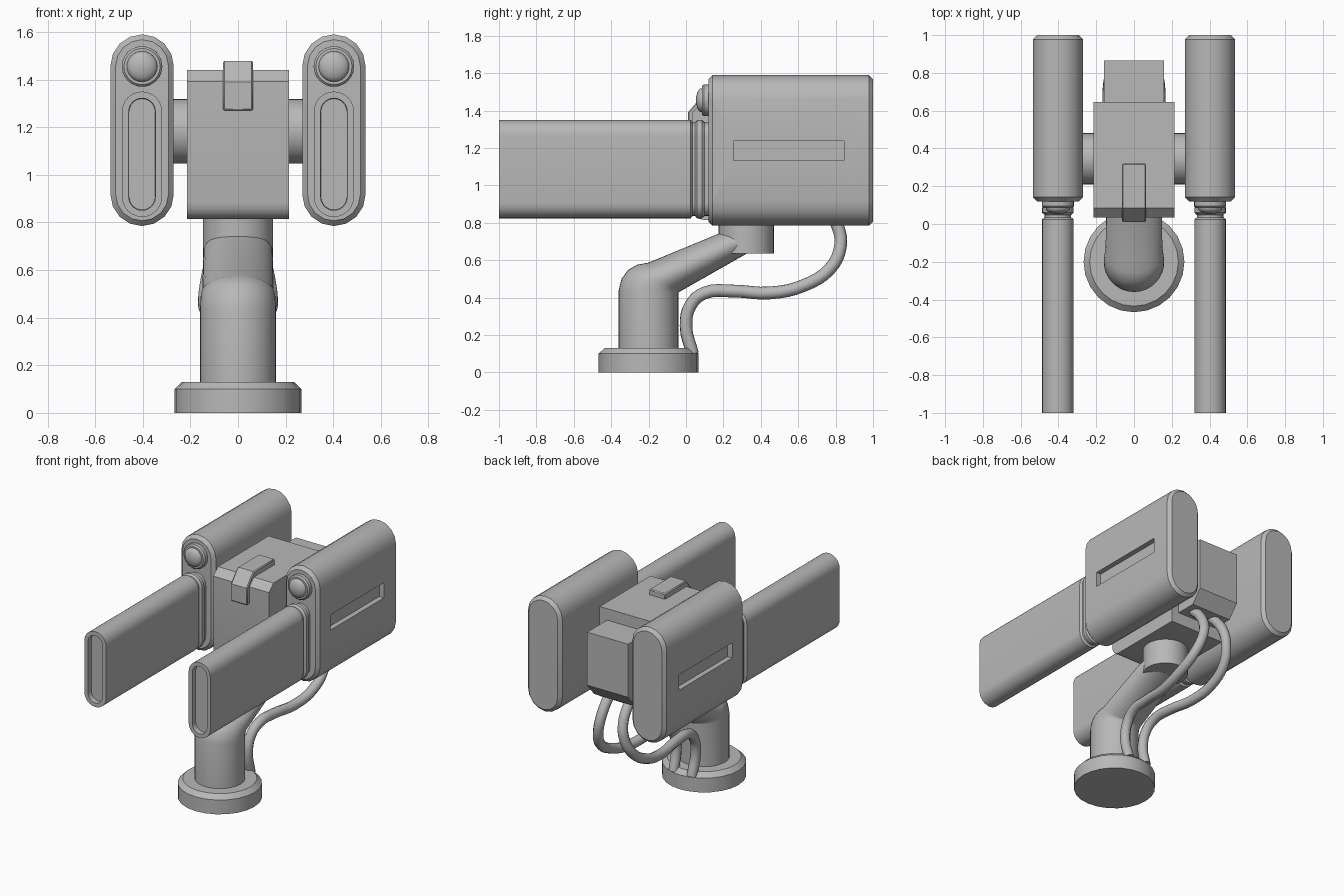
import bpy, bmesh, math
from mathutils import Vector

if "Cube" in bpy.data.objects:
    bpy.data.objects.remove(bpy.data.objects["Cube"])

grey = bpy.data.materials.new("light_grey")
grey.diffuse_color = (0.48, 0.48, 0.48, 1)
grey.use_nodes = True
grey.node_tree.nodes["Principled BSDF"].inputs["Base Color"].default_value = grey.diffuse_color


def finish(ob, angle=32):
    bpy.ops.object.select_all(action='DESELECT')
    bpy.context.view_layer.objects.active = ob
    ob.select_set(True)
    bpy.ops.object.shade_smooth_by_angle(angle=math.radians(angle))
    return ob


def add(name, bm):
    bmesh.ops.recalc_face_normals(bm, faces=bm.faces)
    me = bpy.data.meshes.new(name)
    bm.to_mesh(me)
    bm.free()
    me.materials.append(grey)
    ob = bpy.data.objects.new(name, me)
    bpy.context.collection.objects.link(ob)
    return ob


def loft(name, rings):
    """Skin a list of equal-length rings and cap both ends."""
    bm = bmesh.new()
    vs = [[bm.verts.new(p) for p in r] for r in rings]
    n = len(vs[0])
    for a, b in zip(vs, vs[1:]):
        for i in range(n):
            j = (i + 1) % n
            bm.faces.new((a[i], a[j], b[j], b[i]))
    bm.faces.new(vs[0])
    bm.faces.new(vs[-1])
    return finish(add(name, bm))


def stadium(cx, cz, w, h, y, inset, seg):
    """Upright pill outline at depth y."""
    r, s = w - inset, h - w
    pts = []
    for k, base in ((1, 0), (-1, math.pi)):
        for i in range(seg + 1):
            a = base + math.pi * i / seg
            pts.append((cx + r * math.cos(a), y, cz + k * s + r * math.sin(a)))
    return pts


def pill(name, cx, cz, w, h, steps, seg):
    return loft(name, [stadium(cx, cz, w, h, y, d, seg) for y, d in steps])


def lathe(name, centre, axis, steps, seg=24):
    """Round part along an axis; steps are (distance, radius)."""
    q = Vector((0, 0, 1)).rotation_difference(Vector(axis))
    c = Vector(centre)
    turn = [2 * math.pi * i / seg for i in range(seg)]
    return loft(name, [[c + q @ Vector((r * math.cos(a), r * math.sin(a), d))
                        for a in turn] for d, r in steps])


def slab(name, profile, half, bevel=0.0):
    """Side profile (y, z) extruded across x."""
    ob = loft(name, [[(x, y, z) for y, z in profile] for x in (-half, half)])
    if bevel:
        m = ob.modifiers.new("edge", 'BEVEL')
        m.width, m.segments = bevel, 1
        m.limit_method, m.angle_limit = 'ANGLE', math.radians(80)
        bpy.ops.object.modifier_apply(modifier=m.name)
    return ob


# base plate
lathe("base", (0, -0.2, 0), (0, 0, 1), [(0, 0.267), (0.1, 0.267), (0.13, 0.235)], 24)

# column bending into the sloping arm: (top y, z), (bottom y, z), half width
sections = [(-.36, .12, -.04, .12, .16), (-.36, .44, -.04, .424, .16),
            (-.345, .50, -.04, .426, .159), (-.31, .548, -.039, .428, .157),
            (-.26, .576, -.037, .43, .154), (-.2, .587, -.033, .432, .15),
            (.17, .74, .33, .638, .145), (.28, .78, .40, .66, .12)]
rings = []
for y0, z0, y1, z1, w in sections:
    ring = []
    for i in range(32):
        a = 2 * math.pi * i / 32
        t = (1 - math.cos(a)) / 2
        ring.append((w * math.sin(a), y0 + (y1 - y0) * t, z0 + (z1 - z0) * t))
    rings.append(ring)
loft("arm", rings)

# post under the body
lathe("post", (0, 0.322, 0), (0, 0, 1), [(0.635, 0.148), (0.83, 0.148)], 32)

# central body and rear block
slab("body", [(.645, .815), (.645, 1.44), (.085, 1.44), (.035, 1.392), (.035, .885),
              (.04, .858), (.053, .835), (.073, .82), (.1, .815)], 0.215)
slab("rear_block", [(.6, .90), (.6, 1.36), (.865, 1.36), (.865, .99), (.79, .90)], 0.158)

# bent clip over the front top edge
slab("clip", [(.32, 1.43), (.32, 1.478), (.085, 1.478), (.01, 1.39), (.01, 1.27),
              (.045, 1.27), (.045, 1.38), (.1, 1.43)], 0.063, 0.006)

for side, s in (("right", 1), ("left", -1)):
    cx = s * 0.403
    # axle between body and pod
    lathe(side + "_axle", (s * 0.2, 0.345, 1.183), (s, 0, 0), [(0, .136), (.09, .136)], 32)

    # pod with a slot in its outer side
    pod = pill(side + "_pod", cx, 1.1875, 0.133, 0.4025,
               [(.12, .022), (.142, 0), (.978, 0), (1.0, .022)], 8)
    bm = bmesh.new()
    bmesh.ops.create_cube(bm, size=1)
    for v in bm.verts:
        v.co = Vector((v.co.x * 0.08 + s * 0.54, v.co.y * 0.59 + 0.55, v.co.z * 0.106 + 1.185))
    cutter = add("slot_cutter", bm)
    cutter.hide_render = True
    bpy.context.view_layer.objects.active = pod
    m = pod.modifiers.new("slot", 'BOOLEAN')
    m.operation, m.solver, m.object = 'DIFFERENCE', 'EXACT', cutter
    bpy.ops.object.modifier_apply(modifier=m.name)
    bpy.data.objects.remove(cutter)
    finish(pod)

    # blade with a hollow tip, then a groove and collar at the pod
    pill(side + "_blade", cx, 1.0865, 0.084, 0.2635,
         [(-.965, .03), (-1.0, .028), (-1.0, 0), (.025, 0), (.035, .014), (.048, .014),
          (.06, 0), (.085, 0), (.1, .014), (.13, .014)], 12)

    # lamp: ring and domed lens
    lathe(side + "_lamp_ring", (cx, .13, 1.455), (0, -1, 0),
          [(0, .085), (.035, .085), (.045, .076)], 24)
    dome = [(.04, .065)] + [(.045 + .032 * math.sin(t), .065 * math.cos(t))
                            for t in (0.25, 0.55, 0.85, 1.15, 1.4, 1.53)]
    lathe(side + "_lamp_lens", (cx, .13, 1.455), (0, -1, 0), dome, 24)

    # cable from base to rear block
    path = [(.07, .035, .10), (.075, 0, .25), (.08, .025, .36), (.09, .10, .425),
            (.10, .25, .435), (.12, .45, .425), (.135, .63, .465), (.125, .77, .555),
            (.10, .825, .67), (.085, .815, .77), (.08, .76, .86), (.08, .70, .92)]
    cu = bpy.data.curves.new(side + "_cable", 'CURVE')
    cu.dimensions, cu.bevel_depth, cu.bevel_resolution = '3D', 0.034, 3
    cu.resolution_u, cu.use_fill_caps = 4, True
    sp = cu.splines.new('BEZIER')
    sp.bezier_points.add(len(path) - 1)
    for p, (x, y, z) in zip(sp.bezier_points, path):
        p.co = (s * x, y, z)
        p.handle_left_type = p.handle_right_type = 'AUTO'
    cu.materials.append(grey)
    ob = bpy.data.objects.new(side + "_cable", cu)
    bpy.context.collection.objects.link(ob)
    bpy.ops.object.select_all(action='DESELECT')
    bpy.context.view_layer.objects.active = ob
    ob.select_set(True)
    bpy.ops.object.convert(target='MESH')
    finish(bpy.context.view_layer.objects.active, 50)
